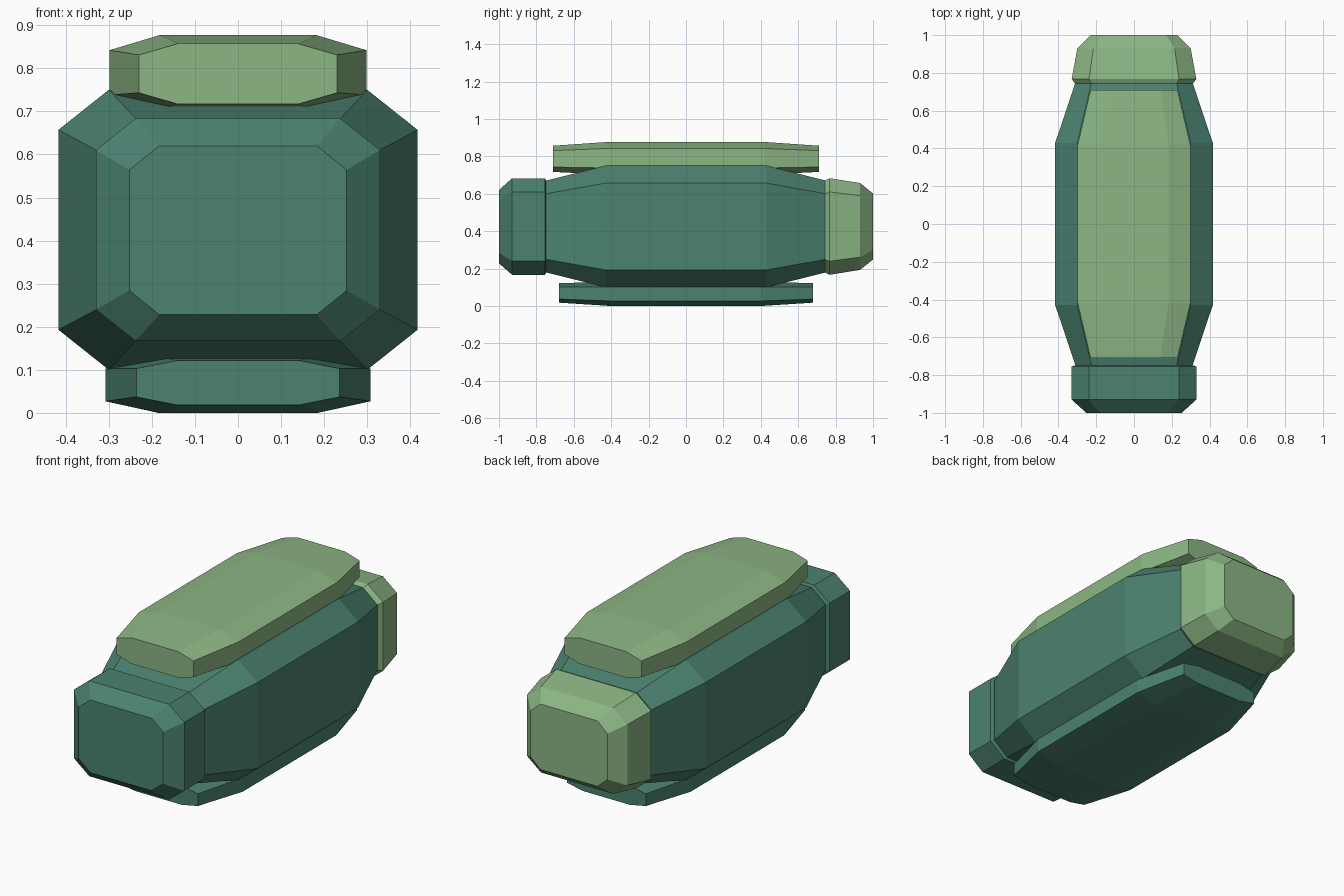
import bpy
import bmesh

cube = bpy.data.objects.get("Cube")
if cube:
    bpy.data.objects.remove(cube, do_unlink=True)


def make_material(name, rgb):
    mat = bpy.data.materials.new(name)
    mat.use_nodes = True
    colour = (*rgb, 1.0)
    mat.diffuse_color = colour
    bsdf = next(n for n in mat.node_tree.nodes if n.type == "BSDF_PRINCIPLED")
    bsdf.inputs["Base Color"].default_value = colour
    return mat


def octagon(half_width, flat_half, bottom, top, chamfer):
    """Eight-sided section in x and z, with chamfered corners."""
    right = [(flat_half, bottom), (half_width, bottom + chamfer),
             (half_width, top - chamfer), (flat_half, top)]
    return right + [(-x, z) for x, z in reversed(right)]


def loft(name, mat, stations):
    """Join octagonal sections placed along y; each is (y, section)."""
    bm = bmesh.new()
    rings = [[bm.verts.new((x, y, z)) for x, z in octagon(*section)]
             for y, section in stations]
    for a, b in zip(rings, rings[1:]):
        for i in range(8):
            j = (i + 1) % 8
            bm.faces.new((a[i], a[j], b[j], b[i]))
    bm.faces.new(rings[0])
    bm.faces.new(rings[-1])
    bmesh.ops.recalc_face_normals(bm, faces=bm.faces)
    mesh = bpy.data.meshes.new(name)
    bm.to_mesh(mesh)
    bm.free()
    mesh.materials.append(mat)
    obj = bpy.data.objects.new(name, mesh)
    bpy.context.collection.objects.link(obj)
    return obj


def mirrored(y_end, end, y_mid, middle):
    """Stations tapering equally to the front and the back."""
    return [(-y_end, end), (-y_mid, middle), (y_mid, middle), (y_end, end)]


teal = make_material("teal", (0.070, 0.223, 0.162))
light_green = make_material("light green", (0.262, 0.468, 0.231))

# Main body, tapered at both ends
loft("body", teal, mirrored(0.75, (0.31, 0.225, 0.18, 0.67, 0.07),
                            0.43, (0.417, 0.30, 0.10, 0.75, 0.093)))

# Front cap with a bevelled nose and a shallow back chamfer
wide = (0.33, 0.238, 0.167, 0.683, 0.073)
loft("front_cap", teal, [
    (-1.0, (0.252, 0.183, 0.228, 0.62, 0.056)),
    (-0.93, wide),
    (-0.755, wide),
    (-0.748, (0.315, 0.228, 0.178, 0.672, 0.07))])

# Back cap, narrowing towards its end
loft("back_cap", light_green, [
    (0.74, (0.31, 0.225, 0.18, 0.67, 0.07)),
    (0.768, wide),
    (0.93, (0.30, 0.215, 0.193, 0.658, 0.068)),
    (1.0, (0.23, 0.17, 0.248, 0.602, 0.053))])

# Raised top panel
loft("top_panel", light_green, mirrored(
    0.71, (0.23, 0.14, 0.717, 0.857, 0.026),
    0.42, (0.298, 0.182, 0.703, 0.877, 0.035)))

# Base panel
loft("bottom_panel", teal, mirrored(
    0.68, (0.236, 0.14, 0.018, 0.122, 0.019),
    0.40, (0.308, 0.185, 0.0, 0.13, 0.027)))
